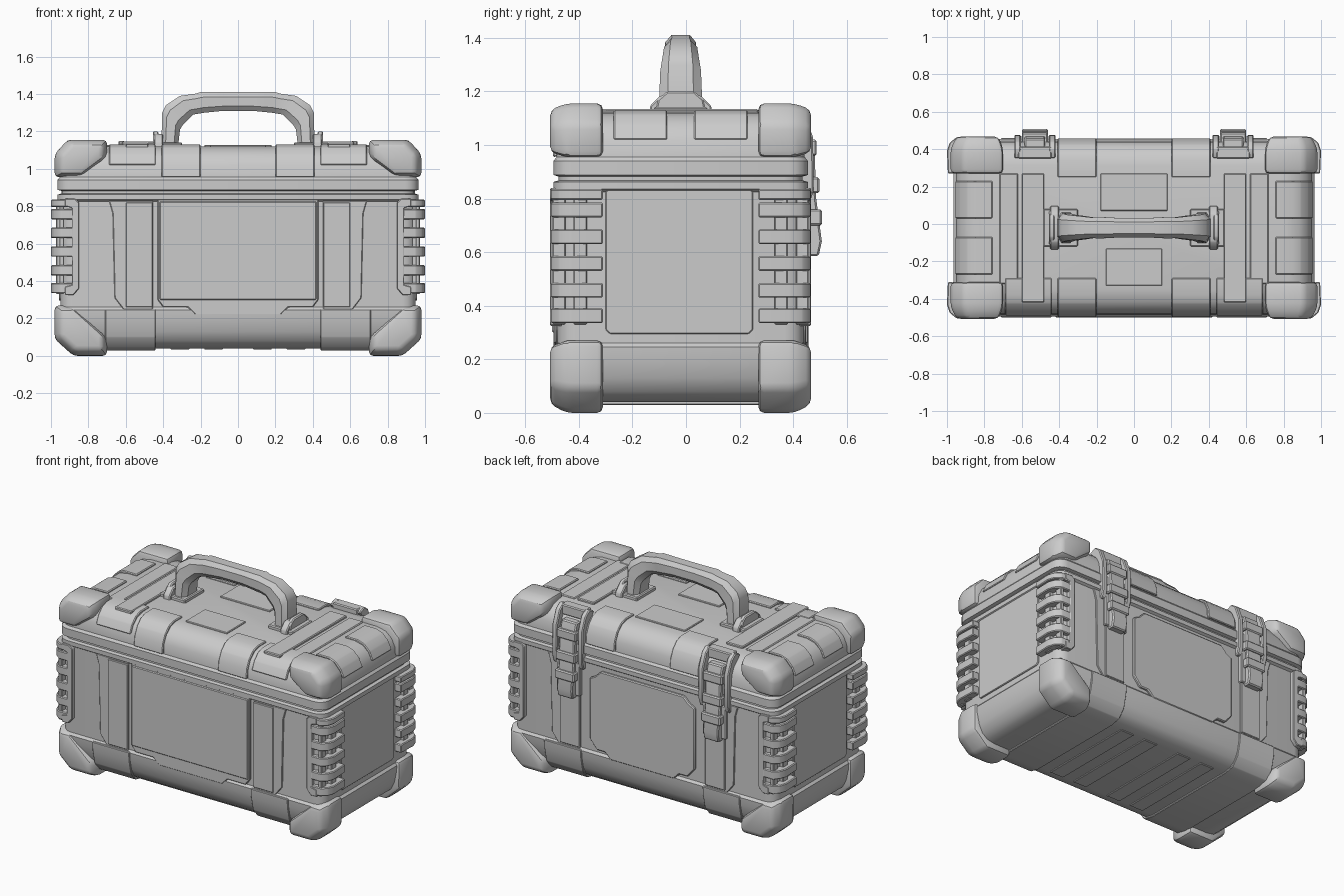
import bpy, bmesh, math
from mathutils import Vector

cube = bpy.data.objects.get("Cube")
if cube:
    bpy.data.objects.remove(cube, do_unlink=True)

grey = bpy.data.materials.new("case grey")
grey.use_nodes = True
colour = (0.6, 0.6, 0.6, 1)
grey.diffuse_color = colour
grey.node_tree.nodes["Principled BSDF"].inputs["Base Color"].default_value = colour

CENTRE_Y = -0.02
ONE = [(1, 1)]
SIDES = [(1, 1), (-1, 1)]
FRONT_BACK = [(1, 1), (1, -1)]
FOUR = [(1, 1), (-1, 1), (1, -1), (-1, -1)]


def skin(name, shells, signs=ONE, bevel=0.0, segments=1):
    """Join each list of equal rings into a closed shell, with mirrored copies."""
    bm = bmesh.new()
    for rings in shells:
        for sx, sy in signs:
            loops = [[bm.verts.new((x * sx, y * sy, z)) for x, y, z in r] for r in rings]
            n = len(loops[0])
            for a, b in zip(loops, loops[1:]):
                for i in range(n):
                    j = (i + 1) % n
                    bm.faces.new((a[i], a[j], b[j], b[i]))
            bm.faces.new(loops[0])
            bm.faces.new(loops[-1])
    bmesh.ops.recalc_face_normals(bm, faces=bm.faces)
    if bevel:
        edges = [e for e in bm.edges if e.calc_face_angle(0) > 0.35]
        bmesh.ops.bevel(bm, geom=edges, offset=bevel, segments=segments,
                        profile=0.5, affect='EDGES', clamp_overlap=True)
    mesh = bpy.data.meshes.new(name)
    bm.to_mesh(mesh)
    bm.free()
    mesh.materials.append(grey)
    ob = bpy.data.objects.new(name, mesh)
    ob.location.y = CENTRE_Y
    bpy.context.collection.objects.link(ob)
    bpy.ops.object.select_all(action='DESELECT')
    ob.select_set(True)
    bpy.context.view_layer.objects.active = ob
    bpy.ops.object.shade_smooth_by_angle(angle=math.radians(32))
    return ob


def ring(axis, pts, d):
    place = {'x': lambda u, v: (d, u, v), 'y': lambda u, v: (u, d, v),
             'z': lambda u, v: (u, v, d)}[axis]
    return [place(u, v) for u, v in pts]


def prism(axis, pts, lo, hi):
    return [ring(axis, pts, lo), ring(axis, pts, hi)]


def rect(u0, u1, v0, v1):
    return [(u0, v0), (u1, v0), (u1, v1), (u0, v1)]


def box(x0, x1, y0, y1, z0, z1):
    return prism('z', rect(x0, x1, y0, y1), z0, z1)


def mirrored(half):
    """Complete a half outline about u = 0."""
    return half + [(-u, v) for u, v in reversed(half)]


def rounded_ring(z, hx, hy, r=0.07, steps=4):
    pts = []
    for k, (sx, sy) in enumerate([(1, 1), (-1, 1), (-1, -1), (1, -1)]):
        for i in range(steps + 1):
            a = math.pi / 2 * (k + i / steps)
            pts.append((sx * (hx - r) + r * math.cos(a), sy * (hy - r) + r * math.sin(a), z))
    return pts


def shell(levels):
    """Rounded box from (height, inset from the full outline) pairs."""
    return [[rounded_ring(z, 0.965 - d, 0.475 - d) for z, d in levels]]


# Tub and lid
skin("tub", shell([(0.04, 0.14), (0.05, 0.085), (0.08, 0.045), (0.13, 0.02), (0.2, 0.005),
                   (0.245, 0.002), (0.26, 0.015), (0.825, 0.015), (0.835, 0),
                   (0.862, 0), (0.868, 0.02), (0.88, 0.02)]))
skin("lid", shell([(0.875, 0.02), (0.882, 0.02), (0.888, 0), (0.94, 0), (0.955, 0.012),
                   (1.02, 0.016), (1.07, 0.04), (1.105, 0.08), (1.12, 0.14)]))

# Protective corner caps
def cap(outline, cz):
    small = [(0.82 + (u - 0.82) * 0.8, cz + (v - cz) * 0.8) for u, v in outline]
    return [ring('y', outline, 0.29), ring('y', outline, 0.425), ring('y', small, 0.487)]

skin("top_corner_caps", [cap([(0.98, 0.955), (0.84, 0.955), (0.7, 1.06), (0.7, 1.155),
                              (0.91, 1.155), (0.98, 1.08)], 1.04)], FOUR, 0.022, 2)
skin("bottom_corner_caps", [cap([(0.98, 0.27), (0.89, 0.27), (0.7, 0.1), (0.7, 0),
                                 (0.88, 0), (0.98, 0.09)], 0.16)], FOUR, 0.022, 2)

# Bands wrapped under the tub
under = mirrored([(0.48, 0.25), (0.476, 0.19), (0.455, 0.1), (0.41, 0.045), (0.34, 0.03)])
skin("under_bands", [prism('x', under, 0.44, 0.71)], SIDES, 0.004)
skin("under_strips", [box(x, x + 0.1, -0.33, 0.33, 0.034, 0.06) for x in (0.08, 0.26)],
     SIDES, 0.003)

# Ribbed guards on the vertical edges
def rib(z0, z1):
    outline = [(0.88, 0.484), (0.95, 0.484), (0.985, 0.455), (1.0, 0.41), (0.995, 0.29),
               (0.94, 0.29), (0.94, 0.4), (0.9, 0.445), (0.88, 0.445)]
    return prism('z', outline, z0, z1)

ribs = [rib(z, z + 0.055) for z in (0.335, 0.43, 0.53, 0.63, 0.73)]
ribs.append(rib(0.795, 0.835))
skin("edge_ribs", ribs, FOUR, 0.005)
guard = [(0.85, 0.36), (0.88, 0.325), (0.925, 0.325), (0.925, 0.37), (0.888, 0.38),
         (0.888, 0.79), (0.925, 0.8), (0.925, 0.84), (0.87, 0.84), (0.85, 0.82)]
skin("edge_guards", [prism('y', guard, 0.44, 0.487),
                     box(0.93, 0.955, 0.43, 0.478, 0.33, 0.83),
                     box(0.93, 0.972, 0.35, 0.4, 0.33, 0.83)], FOUR, 0.004)

# Wall panels
def chamfered(u0, u1, v0, v1, c):
    return [(u0 + c, v0), (u1 - c, v0), (u1, v0 + c), (u1, v1 - c),
            (u1 - c, v1), (u0 + c, v1), (u0, v1 - c), (u0, v0 + c)]

skin("end_panels", [prism('x', chamfered(-0.28, 0.27, 0.295, 0.84, 0.015), 0.93, 0.958)],
     SIDES, 0.004)
front_shape = mirrored([(0.43, 0.84), (0.43, 0.3), (0.4, 0.26), (0.27, 0.26), (0.23, 0.22)])
skin("front_panel", [prism('y', front_shape, -0.474, -0.44),
                     prism('y', rect(-0.42, 0.42, 0.3, 0.825), -0.48, -0.44)], ONE, 0.005)
back_shape = mirrored([(0.3, 0.8), (0.34, 0.76), (0.38, 0.74), (0.38, 0.34), (0.33, 0.28),
                       (0.27, 0.28), (0.23, 0.24)])
skin("back_panel", [prism('y', back_shape, 0.44, 0.477)], ONE, 0.006)
side_shape = [(0.455, 0.245), (0.61, 0.245), (0.66, 0.31), (0.67, 0.76), (0.69, 0.83), (0.455, 0.83)]
skin("flank_panels", [prism('y', side_shape, 0.44, 0.468),
                      prism('y', rect(0.455, 0.6, 0.26, 0.82), 0.44, 0.475)], FOUR, 0.004)

# Raised pads over the lid edges
pad = [(0.478, 0.955), (0.47, 1.02), (0.445, 1.075), (0.405, 1.115), (0.36, 1.13),
       (0.27, 1.13), (0.27, 0.98)]
skin("lid_edge_pads", [prism('x', pad, 0.2, 0.41)], FOUR, 0.005)
high_pad = [p for p in pad if p[1] > 1.01]
skin("lid_front_pads", [prism('x', [(-u, v) for u, v in high_pad] + [(-0.27, 1.02)], 0.44, 0.69)],
     SIDES, 0.005)
end_pad = [(u + 0.487, v) for u, v in pad if v > 1.01] + [(0.75, 1.02)]
skin("lid_end_pads", [prism('y', end_pad, 0.05, 0.25)], FOUR, 0.005)

# Plates on the lid
skin("lid_plates", [box(-0.18, 0.18, 0.09, 0.29, 1.1, 1.128),
                    box(-0.15, 0.15, -0.31, -0.11, 1.1, 1.128)], ONE, 0.004)
skin("lid_strips", [box(0.48, 0.6, -0.4, 0.29, 1.09, 1.134),
                    box(0.62, 0.72, -0.3, 0.29, 1.09, 1.127)], SIDES, 0.005)

# Carrying handle
stations = [((0.41, 1.125), (0.32, 1.125), 0.082), ((0.405, 1.3), (0.31, 1.21), 0.076),
            ((0.385, 1.34), (0.295, 1.235), 0.07), ((0.31, 1.39), (0.24, 1.29), 0.062),
            ((0.225, 1.402), (0.2, 1.297), 0.054), ((0.2, 1.41), (0.18, 1.3), 0.058),
            ((0.08, 1.41), (0.08, 1.31), 0.052)]

def handle_ring(outer, inner, w, sx):
    o, i = Vector(outer), Vector(inner)
    pts = []
    for t, k in [(0, 0.6), (0.25, 1), (0.75, 1), (1, 0.6)]:
        p = o.lerp(i, t)
        pts.append((p.x * sx, k * w, p.y))
    return pts + [(x, -y, z) for x, y, z in reversed(pts)]

arch = [handle_ring(o, i, w, 1) for o, i, w in stations]
arch += [handle_ring(o, i, w, -1) for o, i, w in reversed(stations)]
skin("handle", [arch])

# Handle brackets
foot = mirrored([(0.115, 1.1), (0.115, 1.145), (0.075, 1.185)])
lug = mirrored([(0.1, 1.1), (0.085, 1.17), (0.05, 1.2)])
skin("handle_brackets", [prism('x', foot, 0.4, 0.45), prism('x', lug, 0.425, 0.455),
                         box(0.3, 0.485, -0.1, 0.1, 1.1, 1.142)], SIDES, 0.006)

# Back latches
MID = 0.53
rail = [(0.37, 1.13), (0.42, 1.15), (0.46, 1.12), (0.494, 1.03), (0.497, 0.83),
        (0.48, 0.78), (0.44, 0.78), (0.44, 1.0)]
tongue = [(0.42, 1.07), (0.475, 1.07), (0.5, 0.98), (0.506, 0.8), (0.527, 0.64),
          (0.515, 0.585), (0.45, 0.585)]
skin("latch_frames", [prism('x', rail, MID + a, MID + a + 0.035) for a in (-0.11, 0.075)]
     + [box(MID - 0.09, MID + 0.09, 0.37, 0.435, 1.08, 1.145),
        box(MID - 0.085, MID + 0.085, 0.44, 0.487, 0.6, 0.82)], SIDES, 0.006)
skin("latch_tongues", [prism('x', tongue, MID - 0.055, MID + 0.055)]
     + [box(MID - 0.07, MID + 0.07, 0.45, y, z, z + 0.06)
        for y, z in [(0.508, 0.96), (0.518, 0.82), (0.528, 0.7)]], SIDES, 0.007)
